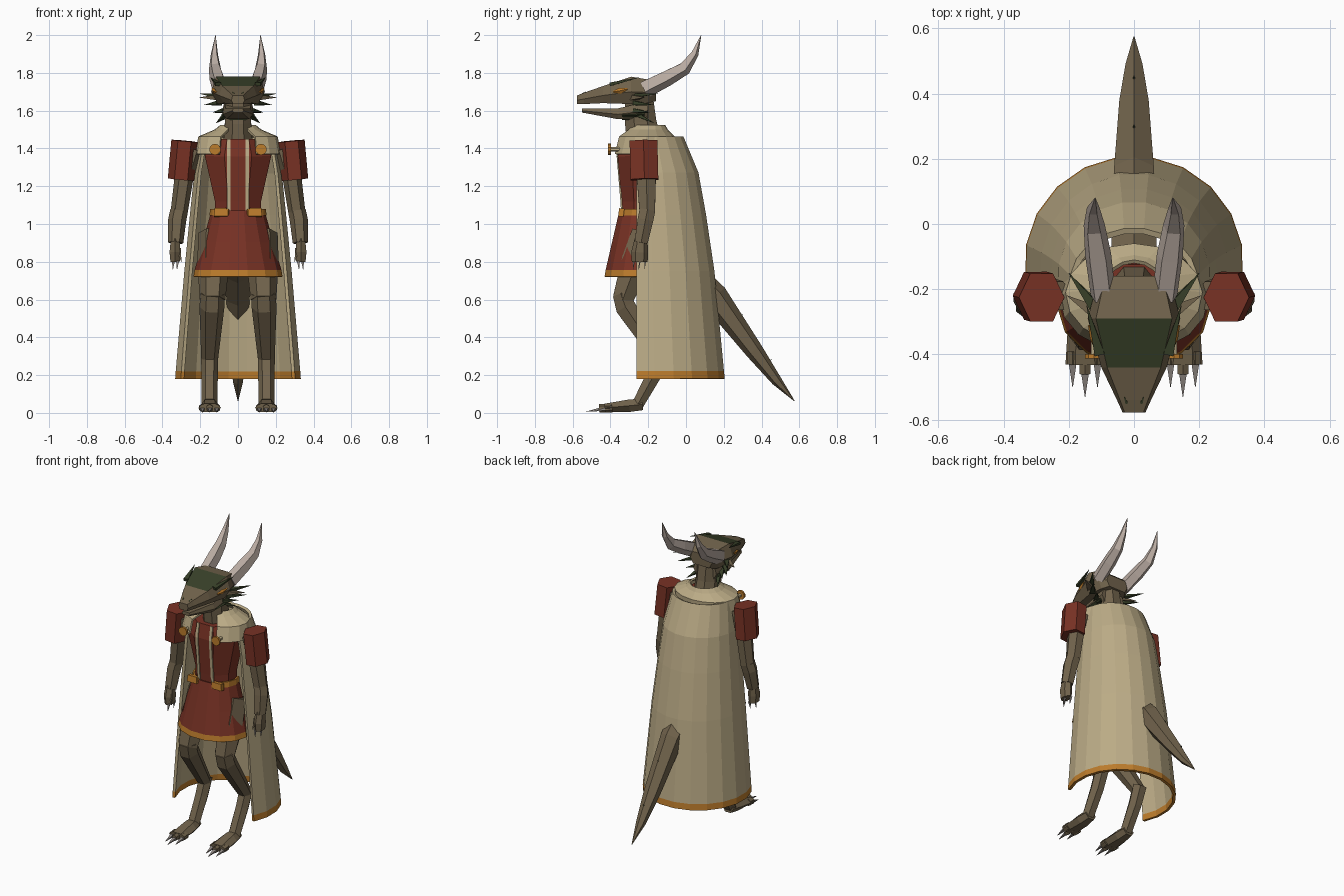
import bpy, bmesh
from math import sin, cos, pi, radians
from mathutils import Vector

if "Cube" in bpy.data.objects:
    bpy.data.objects.remove(bpy.data.objects["Cube"])


def material(name, r, g, b):
    m = bpy.data.materials.new(name)
    m.use_nodes = True
    m.diffuse_color = (r, g, b, 1)
    m.node_tree.nodes["Principled BSDF"].inputs["Base Color"].default_value = (r, g, b, 1)
    return m


SKIN = material("brown_hide", .165, .125, .072)
CLOTH = material("pale_cloth", .5, .41, .24)
RED = material("red_cloth", .19, .032, .018)
GOLD = material("gold_trim", .5, .2, .025)
GREEN = material("dark_green_scales", .04, .052, .022)
HORN = material("pale_horn", .5, .42, .37)
CLAW = material("grey_claw", .28, .25, .23)


def build(name, rings, mats, closed=True, rule=None, thick=0):
    """Skin a list of point rings; rule picks the material slot of a face."""
    bm = bmesh.new()
    loops = [[bm.verts.new(p) for p in ring] for ring in rings]
    n = len(loops[0])
    for a, b in zip(loops, loops[1:]):
        for i in range(n if closed else n - 1):
            j = (i + 1) % n
            bm.faces.new((a[i], a[j], b[j], b[i]))
    if closed:
        bm.faces.new(loops[0])
        bm.faces.new(loops[-1])
    bmesh.ops.recalc_face_normals(bm, faces=bm.faces)
    if rule:
        for f in bm.faces:
            f.material_index = rule(f)
    mesh = bpy.data.meshes.new(name)
    bm.to_mesh(mesh)
    bm.free()
    for m in mats:
        mesh.materials.append(m)
    ob = bpy.data.objects.new(name, mesh)
    bpy.context.collection.objects.link(ob)
    if thick:
        mod = ob.modifiers.new("thickness", 'SOLIDIFY')
        mod.thickness = thick
        mod.offset = 0
    return ob


def tube(name, path, mat, n=6, phase=.5, mirror=False):
    """Tapered limb through (x, y, z, half width, half depth) stations."""
    pts = [Vector(p[:3]) for p in path]
    for side in ((1, -1) if mirror else (1,)):
        rings = []
        for i, p in enumerate(path):
            t = (pts[min(i + 1, len(pts) - 1)] - pts[max(i - 1, 0)]).normalized()
            u = Vector((1, 0, 0))
            u = (u - t * u.dot(t)).normalized()
            v = t.cross(u)
            ring = []
            for k in range(n):
                a = 2 * pi * (k + phase) / n
                q = pts[i] + u * p[3] * cos(a) + v * p[4] * sin(a)
                ring.append((q.x * side, q.y, q.z))
            rings.append(ring)
        label = ("left_" if side > 0 else "right_") + name if mirror else name
        build(label, rings, [mat])


def shell(name, levels, start, end, n, mats, thick, rule=None):
    """Open cloth sheet swept round z through (z, centre y, rx, ry) levels."""
    rings = []
    for z, cy, rx, ry in levels:
        angles = [radians(start + (end - start) * i / n) for i in range(n + 1)]
        rings.append([(rx * cos(a), cy + ry * sin(a), z) for a in angles])
    return build(name, rings, mats, False, rule, thick)


def jaw(name, sections, mats, rule=None):
    """Six-sided muzzle through (y, half width, top, bottom) sections."""
    rings = []
    for y, w, zt, zb in sections:
        zm = zb + .45 * (zt - zb)
        half = [(w * .82, zt), (w, zm), (w * .75, zb)]
        rings.append([(x, y, z) for x, z in half] + [(-x, y, z) for x, z in reversed(half)])
    build(name, rings, mats, True, rule)


def spike(name, base, tip, r, mat, mirror=True, n=4):
    tube(name, [(*base, r, r * .6), (*tip, .001, .001)], mat, n, .5, mirror)


# Cape with gold hem, and shoulder mantle
shell("cape", [(.18, -.12, .327, .32), (.22, -.121, .324, .317), (.75, -.136, .278, .281),
               (1.05, -.15, .248, .25), (1.27, -.162, .225, .222), (1.46, -.187, .19, .167)],
      -26, 206, 13, [CLOTH, GOLD], .018,
      lambda f: int(f.calc_center_median().z < .22))
shell("mantle", [(1.37, -.23, .222, .158), (1.46, -.215, .205, .15),
                 (1.495, -.205, .12, .105), (1.52, -.2, .09, .085)],
      -64, 244, 14, [CLOTH], .012)

# Torso, pelvis and neck
tube("tunic_body", [(0, -.23, 1.05, .13, .115), (0, -.23, 1.12, .132, .12),
                    (0, -.235, 1.36, .19, .137), (0, -.235, 1.45, .15, .12)], RED, 8)
tube("pelvis", [(0, -.21, 1.08, .12, .1), (0, -.21, .78, .12, .1)], SKIN, 8)
tube("neck", [(0, -.22, 1.42, .085, .1), (0, -.24, 1.54, .075, .09),
              (0, -.25, 1.68, .075, .08)], SKIN, 8)
tube("tunic_stripe", [(.05, -.34, 1.07, .013, .006), (.05, -.343, 1.12, .013, .006),
                      (.05, -.363, 1.36, .013, .006), (.05, -.348, 1.45, .013, .006)],
     CLOTH, 4, .5, True)

# Flared skirt with gold hem, belt halves and clasps
shell("skirt", [(.72, -.25, .23, .18), (.755, -.249, .224, .175), (.9, -.24, .182, .15),
                (1.07, -.23, .135, .12)], 155, 385, 9, [RED, GOLD], .012,
      lambda f: int(f.calc_center_median().z < .755))
for label, a, b in (("left_belt", 290, 380), ("right_belt", 160, 250)):
    shell(label, [(1.045, -.23, .145, .13), (1.08, -.23, .142, .126)], a, b, 4, [GOLD], .012)
tube("belt_clasp", [(.092, -.345, 1.04, .05, .02), (.092, -.34, 1.082, .045, .02)],
     GOLD, 4, .5, True)
tube("mantle_clasp", [(.122, -.412, 1.395, .03, .03), (.122, -.398, 1.395, .03, .03)],
     GOLD, 10, .5, True)
tube("clasp_pin", [(.122, -.4, 1.395, .012, .012), (.122, -.35, 1.395, .012, .012)],
     CLOTH, 6, .5, True)

# Arms
tube("shoulder_sleeve", [(.283, -.225, 1.44, .07, .085), (.302, -.22, 1.235, .07, .085)],
     RED, 6, 0, True)
tube("upper_arm", [(.24, -.22, 1.4, .05, .05), (.287, -.21, 1.24, .05, .058),
                   (.312, -.205, 1.06, .045, .047)], SKIN, 6, 0, True)
tube("forearm", [(.312, -.205, 1.07, .047, .048), (.322, -.215, 1.02, .048, .048),
                 (.33, -.238, .9, .04, .04)], SKIN, 6, 0, True)
tube("hand", [(.333, -.238, .92, .026, .034), (.333, -.245, .85, .034, .045),
              (.333, -.245, .8, .028, .042)], SKIN, 6, .5, True)
for i in range(3):
    y = -.275 + i * .03
    x = .32 + (i % 2) * .022
    spike("finger_claw_%d" % i, (x, y, .805), (x + .003, y - .005, .758), .011, CLAW)
spike("thumb", (.315, -.26, .87), (.3, -.275, .8), .018, SKIN)

# Digitigrade legs, feet and claws
tube("thigh", [(.125, -.21, .95, .085, .09), (.13, -.26, .8, .085, .095),
               (.135, -.335, .6, .068, .062)], SKIN, 6, 0, True)
tube("shin", [(.135, -.345, .63, .064, .05), (.138, -.32, .56, .066, .062),
              (.15, -.14, .29, .045, .042)], SKIN, 6, 0, True)
tube("hock", [(.15, -.125, .31, .046, .046), (.15, -.17, .2, .043, .045),
              (.15, -.255, .045, .042, .036)], SKIN, 6, 0, True)
tube("foot", [(.15, -.23, .045, .04, .035), (.15, -.3, .038, .052, .038),
              (.15, -.43, .026, .06, .026)], SKIN, 6, 0, True)
for i, x in enumerate((.112, .15, .188)):
    tip = -.53 if i == 1 else -.5
    tube("toe_%d" % i, [(x, -.39, .027, .02, .024), (x, tip + .07, .024, .019, .022)],
         SKIN, 6, .5, True)
    spike("toe_claw_%d" % i, (x, tip + .08, .022), (x, tip, .006), .018, CLAW)

# Tail with small ridge spikes
tube("tail", [(0, -.17, .86, .08, .08), (0, 0, .75, .08, .08), (0, .15, .615, .07, .073),
              (0, .36, .33, .052, .048), (0, .48, .17, .03, .028), (0, .573, .064, .002, .002)], SKIN)
for y, z in ((.27, .5), (.42, .26)):
    spike("tail_spike_%d" % (y * 100), (0, y, z), (0, y + .035, z + .025), .014, GREEN, False)

# Head: skull with green brow, lower jaw, eyes
jaw("head", [(-.578, .035, 1.68, 1.635), (-.54, .052, 1.695, 1.635), (-.44, .1, 1.73, 1.64),
             (-.29, .142, 1.78, 1.635), (-.2, .118, 1.765, 1.64), (-.16, .08, 1.73, 1.65)],
    [SKIN, GREEN],
    lambda f: int(-.44 < f.calc_center_median().y < -.29 and f.normal.z > .6))
jaw("lower_jaw", [(-.55, .03, 1.612, 1.59), (-.36, .08, 1.612, 1.555),
                  (-.2, .085, 1.65, 1.56)], [SKIN])
tube("eye", [(.116, -.385, 1.7, .004, .004), (.127, -.35, 1.705, .008, .016),
             (.137, -.31, 1.715, .004, .004)], GOLD, 4, 0, True)
spike("brow_ridge", (.105, -.4, 1.74), (.145, -.25, 1.775), .022, GREEN)
spike("nostril", (.022, -.55, 1.69), (.03, -.53, 1.7), .006, GREEN)

# Cheek frills
spike("cheek_point", (.1, -.28, 1.67), (.205, -.22, 1.67), .035, SKIN)
for i, (base, tip) in enumerate((((.11, -.27, 1.68), (.2, -.15, 1.69)),
                                 ((.1, -.27, 1.64), (.18, -.17, 1.63)),
                                 ((.07, -.27, 1.6), (.135, -.19, 1.59)),
                                 ((.06, -.26, 1.58), (.115, -.17, 1.535)))):
    spike("cheek_frill_%d" % i, base, tip, .026, GREEN)
tube("throat_scales", [(0, -.34, 1.575, .085, .028), (0, -.22, 1.58, .09, .035)], GREEN, 6, 0)

# Curved horns
tube("horn", [(.095, -.22, 1.715, .04, .05), (.11, -.1, 1.775, .042, .045),
              (.122, -.01, 1.825, .034, .038), (.125, .045, 1.9, .02, .022),
              (.119, .08, 2, .001, .001)], HORN, 5, .25, True)
